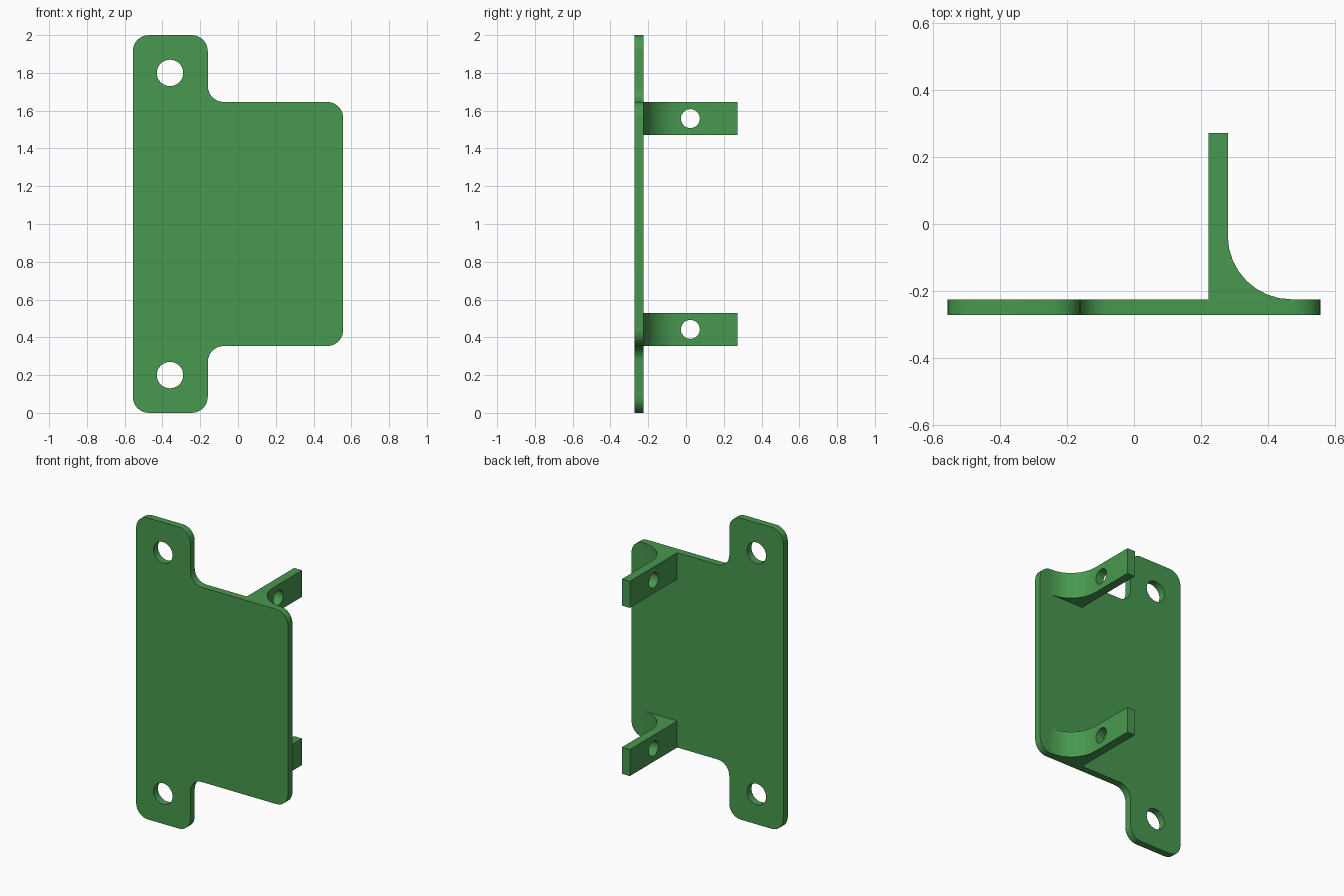
import bpy, bmesh, math
from mathutils import Vector

if "Cube" in bpy.data.objects:
    bpy.data.objects.remove(bpy.data.objects["Cube"])

green = bpy.data.materials.new("green")
green.diffuse_color = (0.065, 0.314, 0.078, 1)
green.use_nodes = True
green.node_tree.nodes["Principled BSDF"].inputs["Base Color"].default_value = green.diffuse_color


def prism(name, points, direction):
    """Extrude a closed 3D outline along a direction."""
    bm = bmesh.new()
    face = bm.faces.new([bm.verts.new(p) for p in points])
    ext = bmesh.ops.extrude_face_region(bm, geom=[face])
    moved = [g for g in ext["geom"] if isinstance(g, bmesh.types.BMVert)]
    bmesh.ops.translate(bm, verts=moved, vec=direction)
    bmesh.ops.recalc_face_normals(bm, faces=bm.faces)
    mesh = bpy.data.meshes.new(name)
    bm.to_mesh(mesh)
    bm.free()
    mesh.materials.append(green)
    ob = bpy.data.objects.new(name, mesh)
    bpy.context.collection.objects.link(ob)
    return ob


def rounded(corners, r, steps=8):
    """Round every right-angled corner of a 2D outline."""
    out = []
    for i, c in enumerate(corners):
        p = Vector(c)
        a = (Vector(corners[i - 1]) - p).normalized()
        b = (Vector(corners[(i + 1) % len(corners)]) - p).normalized()
        for k in range(steps + 1):
            t = math.pi / 2 * k / steps
            out.append(p + r * (a * (1 - math.sin(t)) + b * (1 - math.cos(t))))
    return out


def drill(ob, centre, radius, axis):
    """Cut a round hole through an object along x or y."""
    rot = (0, math.pi / 2, 0) if axis == "x" else (math.pi / 2, 0, 0)
    bpy.ops.mesh.primitive_cylinder_add(vertices=32, radius=radius, depth=0.3,
                                        location=centre, rotation=rot)
    cutter = bpy.context.object
    cutter.data.materials.append(green)
    mod = ob.modifiers.new("hole", "BOOLEAN")
    mod.operation, mod.solver, mod.object = "DIFFERENCE", "EXACT", cutter
    bpy.context.view_layer.objects.active = ob
    bpy.ops.object.modifier_apply(modifier=mod.name)
    bpy.data.objects.remove(cutter)


def smooth(ob):
    bpy.ops.object.select_all(action="DESELECT")
    ob.select_set(True)
    bpy.context.view_layer.objects.active = ob
    bpy.ops.object.shade_smooth_by_angle(angle=math.radians(30))


FRONT, BACK = -0.272, -0.225      # plate thickness in y
LOW, HIGH = 0.354, 1.646          # wide part of the plate in z

# Mounting plate with an ear at each end
outline = [(-0.557, 0), (-0.16, 0), (-0.16, LOW), (0.557, LOW),
           (0.557, HIGH), (-0.16, HIGH), (-0.16, 2), (-0.557, 2)]
plate = prism("mounting_plate", [(p.x, FRONT, p.y) for p in rounded(outline, 0.085)],
              (0, BACK - FRONT, 0))
for z in (0.2, 1.8):
    drill(plate, (-0.36, FRONT, z), 0.07, "y")
smooth(plate)

# Two arms on the back, each flared into the plate on one side
R = 0.19
arm = [(0.222, BACK), (0.222, 0.272), (0.28, 0.272)]
for k in range(9):
    t = math.pi / 2 * k / 8
    arm.append((0.28 + R * (1 - math.cos(t)), BACK + R * (1 - math.sin(t))))
for name, z in (("lower_arm", LOW), ("upper_arm", HIGH - 0.176)):
    ob = prism(name, [(x, y, z) for x, y in arm], (0, 0, 0.176))
    drill(ob, (0.25, 0.023, z + 0.088), 0.05, "x")
    smooth(ob)
